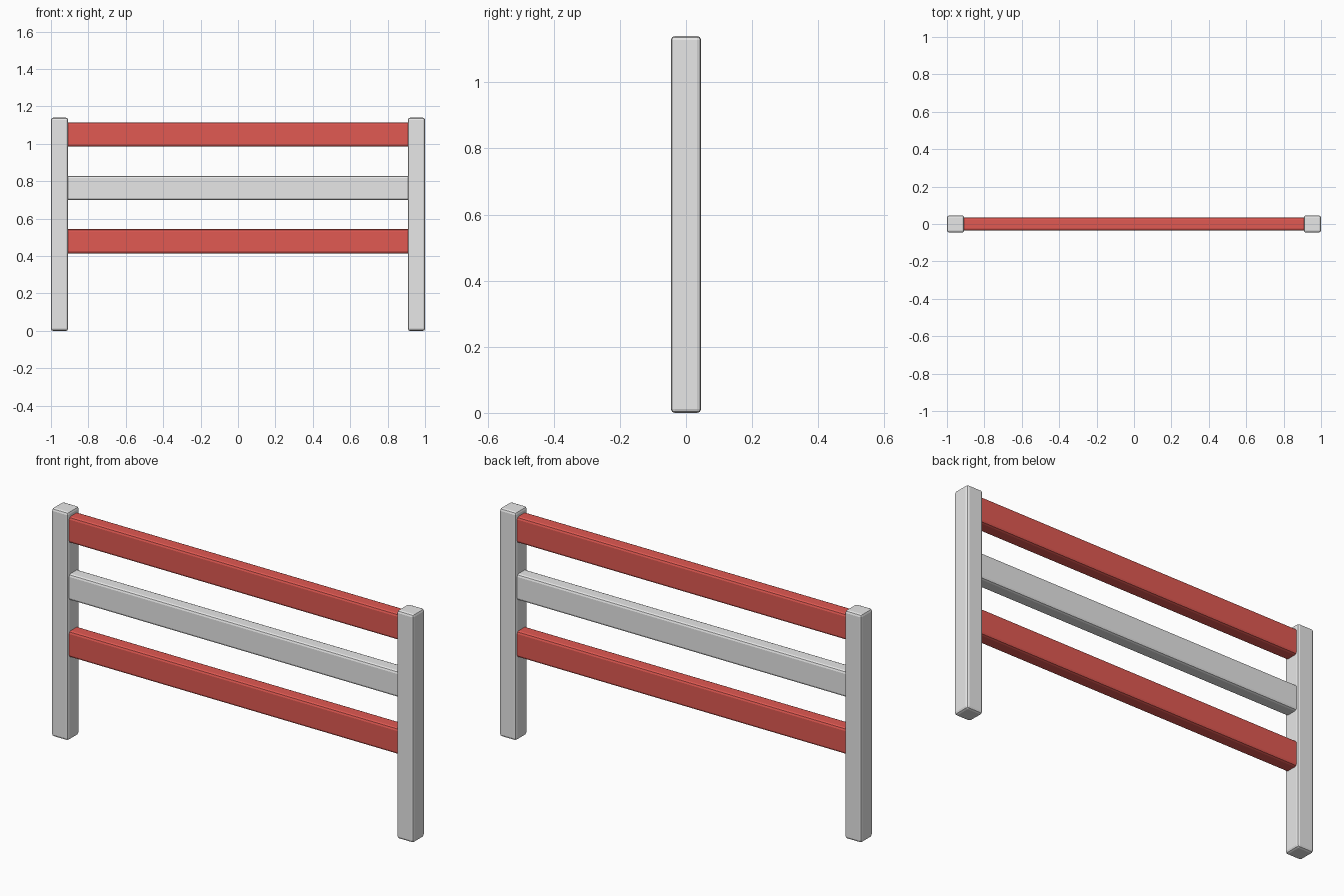
import bpy
import bmesh

default = bpy.data.objects.get("Cube")
if default:
    bpy.data.objects.remove(default, do_unlink=True)


def make_material(name, color):
    mat = bpy.data.materials.new(name)
    mat.use_nodes = True
    mat.diffuse_color = color
    mat.node_tree.nodes["Principled BSDF"].inputs["Base Color"].default_value = color
    return mat


def beam(name, size, center, mat, bevel):
    """Box with softly rounded edges."""
    bm = bmesh.new()
    bmesh.ops.create_cube(bm, size=1)
    bmesh.ops.scale(bm, vec=size, verts=bm.verts)
    mesh = bpy.data.meshes.new(name)
    bm.to_mesh(mesh)
    bm.free()
    mesh.materials.append(mat)
    obj = bpy.data.objects.new(name, mesh)
    obj.location = center
    bpy.context.collection.objects.link(obj)
    mod = obj.modifiers.new("rounded_edges", 'BEVEL')
    mod.width = bevel
    mod.segments = 2
    return obj


white = make_material("white_paint", (0.8, 0.8, 0.8, 1))
red = make_material("red_paint", (0.75, 0.1, 0.085, 1))

# Upright posts
HEIGHT, POST = 1.14, 0.092
for side, sign in (("left", 1), ("right", -1)):
    beam(side + "_post", (POST, POST, HEIGHT),
         (sign * (1 - POST / 2), 0, HEIGHT / 2), white, 0.012)

# Horizontal rails, ends buried in the posts
for name, z, mat in (("lower_rail", 0.479, red),
                     ("middle_rail", 0.764, white),
                     ("upper_rail", 1.05, red)):
    beam(name, (1.88, 0.07, 0.13), (0, 0, z), mat, 0.012)
